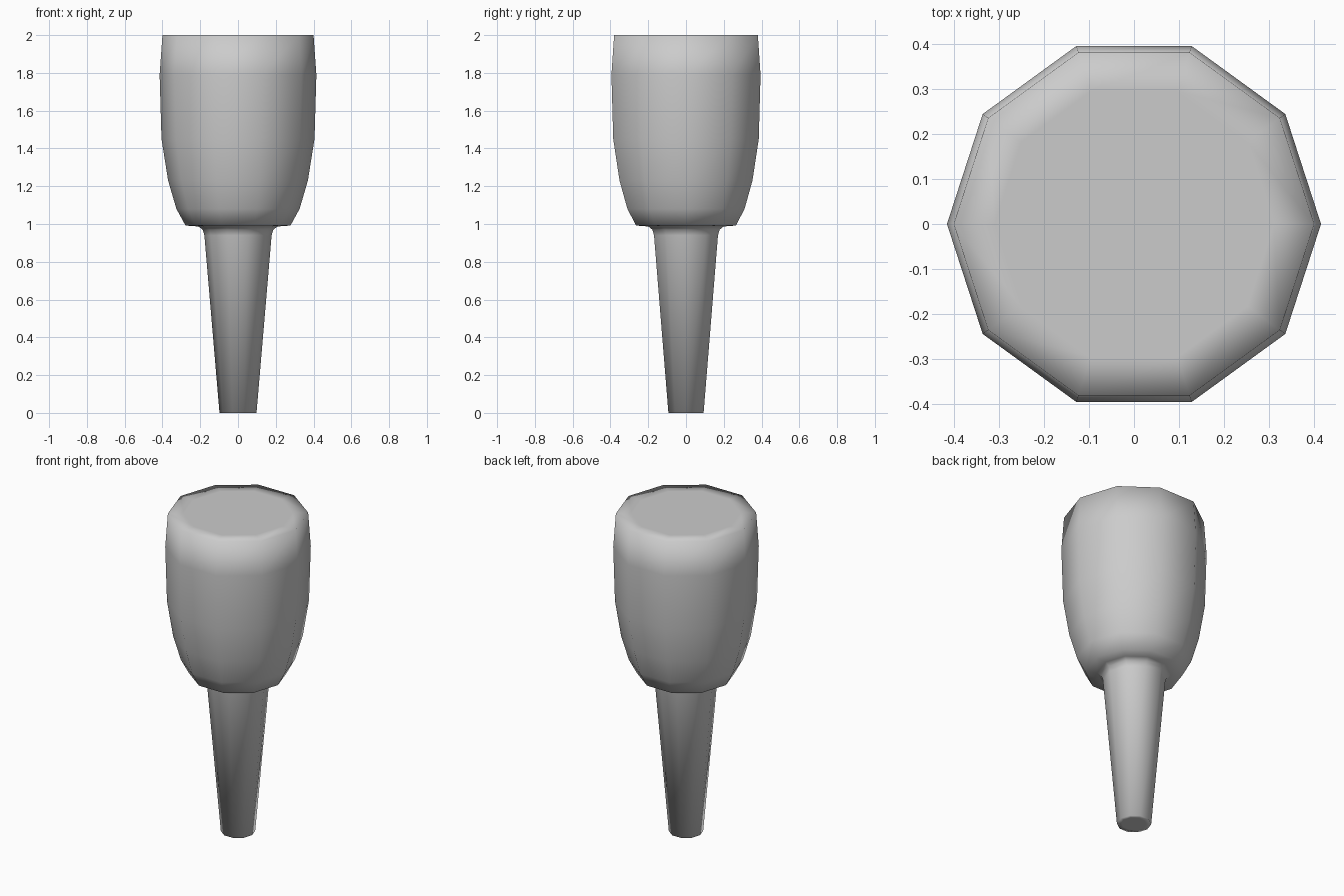
import bpy, bmesh
from math import cos, sin, tau

if "Cube" in bpy.data.objects:
    bpy.data.objects.remove(bpy.data.objects["Cube"])

SIDES = 10

# Profile (radius, height) from the foot of the stem to the flat top
PROFILE = [
    (0.07, 0.0), (0.098, 0.0),                       # foot
    (0.178, 0.94), (0.187, 0.97), (0.21, 0.987),     # stem and fillet
    (0.278, 0.992), (0.326, 1.08), (0.37, 1.23),     # rounded underside
    (0.405, 1.45), (0.415, 1.79), (0.40, 2.0),       # body
    (0.31, 2.0),                                     # inset on the flat top
]


def lathe(name, profile):
    """Spin a profile into a closed ten-sided solid."""
    bm = bmesh.new()
    rings = [[bm.verts.new((r * cos(tau * i / SIDES), r * sin(tau * i / SIDES), z))
              for i in range(SIDES)] for r, z in profile]
    for low, high in zip(rings, rings[1:]):
        for i in range(SIDES):
            j = (i + 1) % SIDES
            bm.faces.new((low[i], low[j], high[j], high[i]))
    bm.faces.new(rings[0][::-1])
    bm.faces.new(rings[-1])
    for face in bm.faces:
        face.smooth = True
    mesh = bpy.data.meshes.new(name)
    bm.to_mesh(mesh)
    bm.free()
    obj = bpy.data.objects.new(name, mesh)
    bpy.context.collection.objects.link(obj)
    return obj


# Cup-shaped head on its tapered stem, one continuous smooth surface
lathe("tapered_plug", PROFILE)
